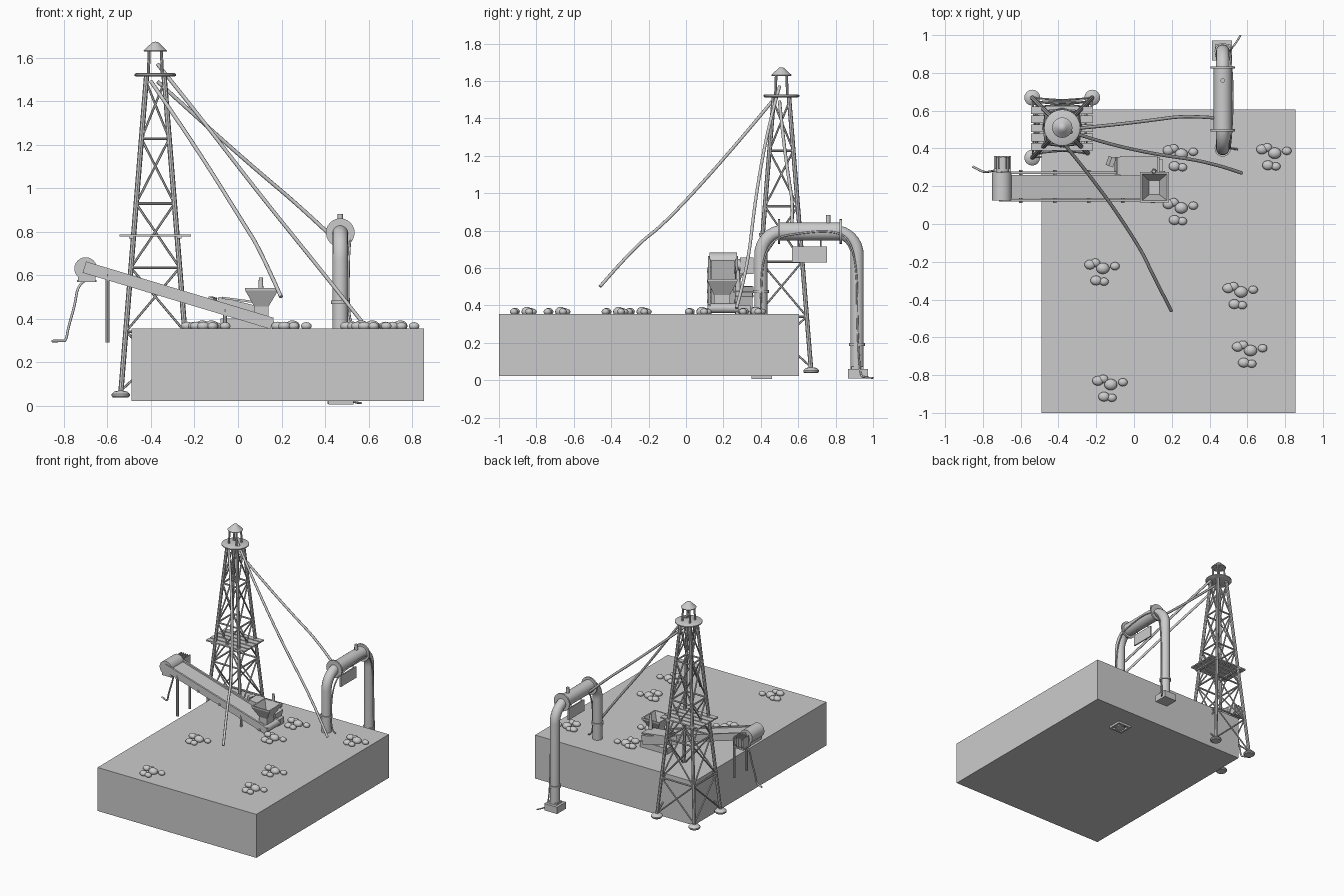
import bpy, bmesh, math
from mathutils import Vector as V

if "Cube" in bpy.data.objects:
    bpy.data.objects.remove(bpy.data.objects["Cube"])


def finish(name, bm, smooth=False):
    bmesh.ops.recalc_face_normals(bm, faces=bm.faces[:])
    me = bpy.data.meshes.new(name)
    bm.to_mesh(me)
    bm.free()
    ob = bpy.data.objects.new(name, me)
    bpy.context.collection.objects.link(ob)
    if smooth:
        bpy.context.view_layer.objects.active = ob
        bpy.ops.object.select_all(action='DESELECT')
        ob.select_set(True)
        bpy.ops.object.shade_smooth_by_angle(angle=math.radians(40))
    return ob


def box(name, lo, hi, slope=0.0):
    lo, hi = V(lo), V(hi)
    bm = bmesh.new()
    bmesh.ops.create_cube(bm, size=1)
    for v in bm.verts:
        v.co = V([c * s for c, s in zip(v.co, hi - lo)])
    ob = finish(name, bm)
    ob.location = (lo + hi) / 2
    ob.rotation_euler.y = slope
    return ob


def add_rod(bm, a, b, r1, r2=None, n=8):
    a, b = V(a), V(b)
    res = bmesh.ops.create_cone(bm, cap_ends=True, segments=n, radius1=r1,
                                radius2=r1 if r2 is None else r2, depth=(b - a).length)
    q = (b - a).to_track_quat('Z', 'Y')
    for v in res['verts']:
        v.co = q @ v.co + (a + b) / 2


def rods(name, pairs, r, n=8, r2=None):
    bm = bmesh.new()
    for a, b in pairs:
        add_rod(bm, a, b, r, r2, n)
    return finish(name, bm, n > 6)


def tube(name, pts, r, kind='NURBS', res=6):
    cu = bpy.data.curves.new(name, 'CURVE')
    cu.dimensions = '3D'
    cu.bevel_depth, cu.bevel_resolution, cu.use_fill_caps = r, 2 if r < .02 else 5, True
    sp = cu.splines.new(kind)
    sp.points.add(len(pts) - 1)
    for p, c in zip(sp.points, pts):
        p.co = (*c, 1)
    if kind == 'NURBS':
        sp.order_u, sp.use_endpoint_u, sp.resolution_u = 3, True, res
    ob = bpy.data.objects.new(name, cu)
    bpy.context.collection.objects.link(ob)
    return ob


def lathe(name, profile, loc, n=24):
    bm = bmesh.new()
    vs = [bm.verts.new((r, 0, z)) for r, z in profile]
    es = [bm.edges.new(p) for p in zip(vs, vs[1:])]
    bmesh.ops.spin(bm, geom=vs + es, cent=(0, 0, 0), axis=(0, 0, 1), angle=math.tau, steps=n)
    bmesh.ops.remove_doubles(bm, verts=bm.verts[:], dist=1e-5)
    ob = finish(name, bm, True)
    ob.location = loc
    return ob


# Ground block
box("ground_block", (-.49, -1, .022), (.855, .605, .355))

# Lattice tower: legs, rings, crossed braces
CX, CY = -.38, .51
SIGNS = [(-1, -1), (1, -1), (1, 1), (-1, 1)]


def corner(i, z):
    h = .16 - (z - .04) * .12 / 1.48
    sx, sy = SIGNS[i % 4]
    return (CX + sx * h, CY + sy * h, z)


rods("tower_legs", [(corner(i, .05), corner(i, 1.52)) for i in range(4)], .012)
levels = [.07, .34, .634, .929, 1.227, 1.49]
rods("tower_rings", [(corner(i, z), corner(i + 1, z)) for z in levels[1:5] for i in range(4)], .0065)
braces = []
for z0, z1 in zip(levels, levels[1:]):
    for i in range(4):
        braces += [(corner(i, z0), corner(i + 1, z1)), (corner(i + 1, z0), corner(i, z1))]
rods("tower_braces", braces, .0055, 6)
for i in range(4):
    lathe("tower_foot", [(0, -.015), (.036, -.015), (.042, -.008), (.042, 0), (.03, .012), (0, .018)],
          corner(i, .053), 16)

# Crown platform and little roof
lathe("crown_platform", [(0, 0), (.088, 0), (.096, .005), (.096, .012), (.088, .016), (0, .016)],
      (CX, CY, 1.512))
rods("crown_posts", [((CX + x * .032, CY + y * .032, 1.52), (CX + x * .028, CY + y * .028, 1.635))
                     for x, y in SIGNS], .007)
lathe("crown_roof", [(0, 0), (.052, 0), (.054, .005), (.024, .033), (.014, .043), (0, .046)],
      (CX, CY, 1.627))

# Plank deck halfway up
for k in range(5):
    y = .39 + k * .048
    box("deck_plank", (-.545, y, .777), (-.217, y + .04, .787))
for x in (-.49, -.27):
    box("deck_bearer", (x - .01, .39, .768), (x + .01, .622, .777))

# Hanging cables from the crown
tube("cable_front", [(-.40, .46, 1.49), (-.20, .22, 1.20), (.03, -.12, .83), (.10, -.27, .72), (.198, -.46, .50)], .009)
tube("cable_mid", [(-.37, .50, 1.57), (-.20, .44, 1.36), (.10, .37, .97), (.40, .33, .60), (.57, .27, .385)], .009)
tube("cable_pipe", [(-.37, .50, 1.49), (-.15, .52, 1.29), (.10, .55, 1.07), (.28, .575, .92), (.45, .56, .76)], .009)

# Conveyor: sloped belt, side rails, rollers, legs
S = math.atan(.30)


def belt_z(x):
    return .417 - .30 * (x - .03)


L = .90
mx = -.275
mz = belt_z(mx)
box("conveyor_belt", (mx - L / 2, .135, mz - .018), (mx + L / 2, .26, mz + .018), S)
for y in (.118, .265):
    box("conveyor_rail", (mx - L / 2, y, mz - .028), (mx + L / 2, y + .014, mz + .026), S)
rods("conveyor_rollers", [((x, .112, belt_z(x) - .022), (x, .285, belt_z(x) - .022))
                          for x in (-.6, -.42, -.24, -.06, .1)], .009)
rods("conveyor_legs", [((x, y, zb), (x, y, belt_z(x))) for x, zb in ((-.6, .29), (-.06, .35))
                       for y in (.126, .272)], .010)
rods("tail_drum", [((.14, .115, .385), (.14, .28, .385))], .025, 16)

# Rounded head housing with drive motor
rods("head_drum", [((-.70, .125, .63), (-.70, .272, .63))], .052, 24)
box("head_housing", (-.735, .127, .568), (-.655, .27, .63))
rods("drive_motor", [((-.695, .27, .615), (-.695, .355, .615))], .034, 16)
for k in range(5):
    box("motor_fin", (-.735 + k * .018, .29, .575), (-.728 + k * .018, .36, .655))
box("motor_plate", (-.74, .275, .568), (-.65, .36, .578))
tube("motor_cable", [(-.70, .31, .575), (-.735, .285, .56), (-.75, .28, .46), (-.78, .275, .36),
                     (-.79, .275, .298), (-.81, .28, .298), (-.855, .305, .297)], .006)

# Feed hopper: tapered, open at the top
bm = bmesh.new()
rings = []
for x0, x1, y0, y1, z in ((.075, .14, .15, .235, .405), (.075, .14, .15, .235, .455), (.033, .185, .115, .275, .53),
                          (.033, .185, .115, .275, .54), (.043, .175, .125, .265, .54), (.08, .135, .155, .23, .455)):
    rings.append([bm.verts.new(c) for c in ((x0, y0, z), (x1, y0, z), (x1, y1, z), (x0, y1, z))])
for a, b in zip(rings, rings[1:]):
    for i in range(4):
        bm.faces.new((a[i], a[(i + 1) % 4], b[(i + 1) % 4], b[i]))
bm.faces.new(rings[0])
bm.faces.new(rings[-1])
finish("feed_hopper", bm)

# Engine box beside the belt, exhaust stack and control panel
box("engine_box", (-.10, .262, .41), (.13, .355, .475), S * .8)
box("engine_lid", (-.075, .255, .478), (.125, .36, .488), S * .45)
box("engine_skid", (-.08, .275, .355), (.15, .345, .40))
rods("exhaust_stack", [((.105, .278, .45), (.105, .278, .59))], .016, 12, .009)
p = box("control_panel", (-.135, .305, .44), (-.11, .355, .50), S)
p.rotation_euler.z = -.35

# Pipe arch with flanges, sleeve, valve stub and end collars
PX = .47
path = [(PX, .40, .01), (PX, .40, .67)]
for y0, s in ((.52, -1), (.79, 1)):
    for k in range(9):
        t = k / 8 * math.pi / 2
        if s < 0:
            path.append((PX, .52 - .12 * math.cos(t), .67 + .125 * math.sin(t)))
        else:
            path.append((PX, .79 + .125 * math.sin(t), .67 + .125 * math.cos(t)))
path.append((PX, .915, .03))
tube("pipe_arch", path, .036, 'POLY')
rods("pipe_sleeve", [((PX, .50, .795), (PX, .83, .795))], .048, 24)
rods("pipe_flanges", [((PX, y - .006, .795), (PX, y + .006, .795)) for y in (.497, .828)], .066, 24)
rods("leg_collars", [((PX, y, z - .008), (PX, y, z + .008)) for y, z in ((.40, .475), (.915, .19))], .043, 24)
rods("valve_stub", [((PX, .76, .83), (PX, .76, .882))], .012, 12)
box("back_foot", (.412, .865, .008), (.52, .972, .06))
box("back_foot_cap", (.43, .885, .06), (.51, .95, .072))

# Square outlet frame under the block
for lo, hi in (((.415, .35), (.53, .365)), ((.415, .445), (.53, .46)),
               ((.415, .365), (.43, .445)), ((.515, .365), (.53, .445))):
    box("outlet_frame", (*lo, .006), (*hi, .04))

# Sign plate hung under the pipe
box("sign_plate", (.465, .567, .63), (.475, .755, .716))
rods("sign_hangers", [((PX, y, .71), (PX, y, .77)) for y in (.60, .72)], .004, 6)

# Thin control line following the pipe
tube("control_line", [(.565, 1.0, .012), (.535, .95, .014), (.515, .93, .03), (.508, .915, .3), (.508, .915, .6),
                      (.512, .87, .77), (.522, .76, .80), (.522, .60, .785), (.515, .47, .76),
                      (.508, .41, .65), (.508, .40, .45), (.52, .40, .37), (.55, .395, .362)], .005)

# Rock clusters on the ground
STONES = [(0, 0, .035, .026), (-.068, .02, .030, .02), (.064, .012, .025, .018),
          (-.036, -.064, .030, .02), (.006, -.07, .025, .018), (-.04, .03, .026, .016)]
for cx, cy in ((.25, .37), (.745, .375), (.25, .085), (-.165, -.235), (.567, -.36), (.617, -.67), (-.123, -.85)):
    bm = bmesh.new()
    for dx, dy, r, h in STONES:
        res = bmesh.ops.create_uvsphere(bm, u_segments=14, v_segments=8, radius=1)
        for v in res['verts']:
            v.co = V((cx + dx + v.co.x * r, cy + dy + v.co.y * r * .85, .366 + v.co.z * h))
    finish("rock_cluster", bm, True)
